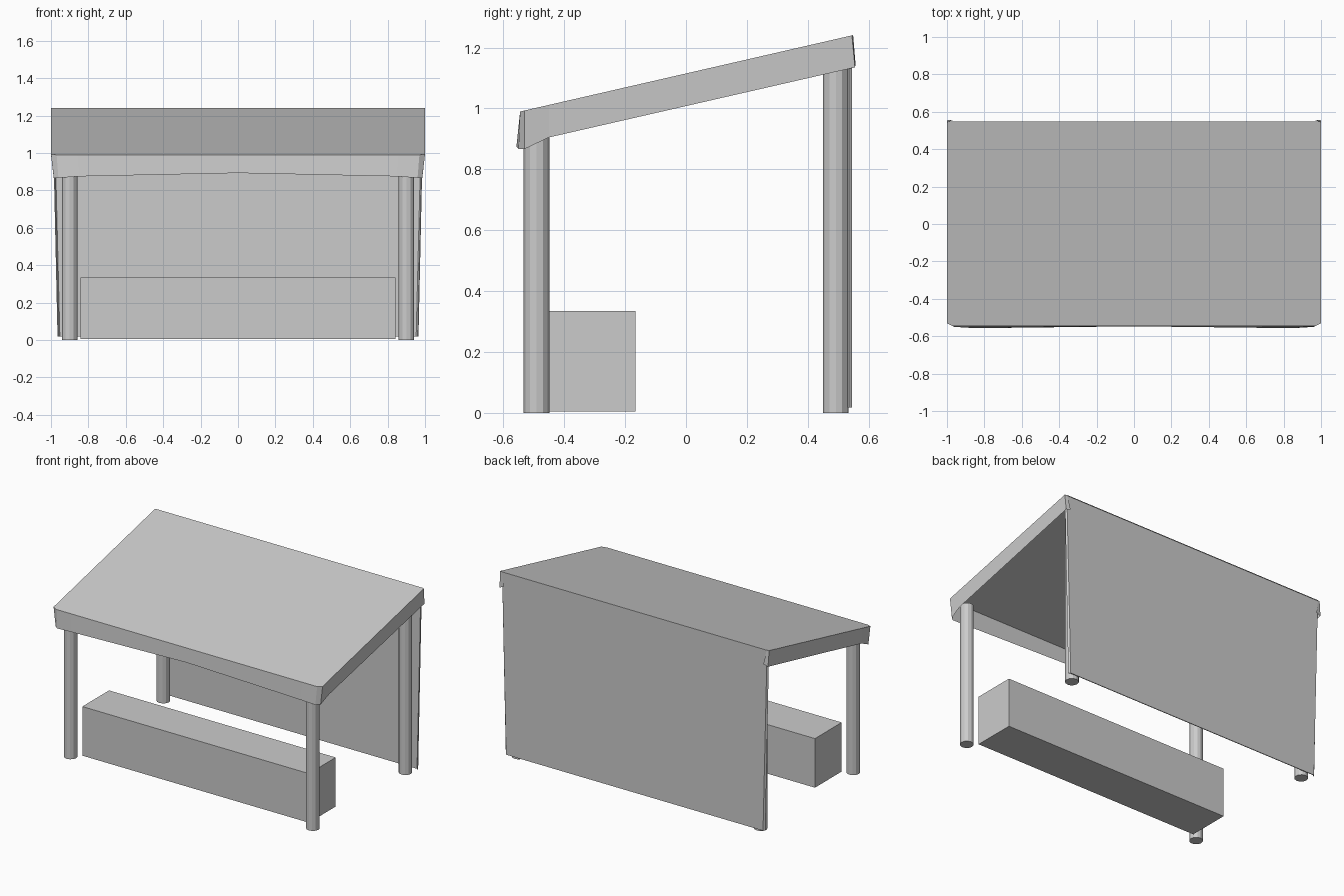
import bpy
import bmesh

if "Cube" in bpy.data.objects:
    bpy.data.objects.remove(bpy.data.objects["Cube"], do_unlink=True)

grey = bpy.data.materials.new("plain grey")
grey.use_nodes = True
colour = (0.6, 0.6, 0.6, 1)
grey.diffuse_color = colour
grey.node_tree.nodes["Principled BSDF"].inputs["Base Color"].default_value = colour


def finish(name, bm):
    mesh = bpy.data.meshes.new(name)
    bm.to_mesh(mesh)
    bm.free()
    mesh.materials.append(grey)
    ob = bpy.data.objects.new(name, mesh)
    bpy.context.collection.objects.link(ob)
    return ob


def slope(y):
    return 1.115 + 0.2294 * y


def post(name, x, y, top):
    bm = bmesh.new()
    bmesh.ops.create_cone(bm, cap_ends=True, segments=12, radius1=0.042,
                          radius2=0.042, depth=top)
    bmesh.ops.translate(bm, verts=bm.verts, vec=(x, y, top / 2))
    finish(name, bm)


# Four round posts
for side, x in (("right", -0.9), ("left", 0.9)):
    post("front_post_" + side, x, -0.491, 0.96)
    post("back_post_" + side, x, 0.492, 1.19)

# Counter
bm = bmesh.new()
bmesh.ops.create_cube(bm, size=1)
bmesh.ops.scale(bm, verts=bm.verts, vec=(1.685, 0.284, 0.33))
bmesh.ops.translate(bm, verts=bm.verts, vec=(0, -0.308, 0.17))
finish("counter", bm)

# Canopy: sloping sheet with a hanging skirt, (top x, top y, low x, low y, low z)
half = [
    (0.985, 0.549, 0.965, 0.557, 1.145),
    (1.0, 0.545, 0.998, 0.555, 1.135),
    (1.0, -0.45, 0.99, -0.45, 0.905),
    (1.0, -0.53, 0.985, -0.53, 0.867),
    (0.97, -0.545, 0.96, -0.55, 0.867),
    (0.86, -0.545, 0.85, -0.557, 0.875),
]
middle = [(0, -0.545, 0, -0.547, 0.893)]
mirrored = [(-a, b, -c, d, e) for a, b, c, d, e in reversed(half)]
bm = bmesh.new()
rim = half + middle + mirrored
upper = [bm.verts.new((a, b, slope(b))) for a, b, c, d, e in rim]
lower = [bm.verts.new((c, d, e)) for a, b, c, d, e in rim]
bm.faces.new(upper)
for i in range(len(rim) - 1):
    bm.faces.new((upper[i], lower[i], lower[i + 1], upper[i + 1]))
bmesh.ops.recalc_face_normals(bm, faces=bm.faces)
top_face = max(bm.faces, key=lambda f: f.calc_area())
if top_face.normal.z < 0:
    bmesh.ops.reverse_faces(bm, faces=bm.faces)
finish("canopy", bm)

# Back cloth, tapering downward with edges turned forward
bm = bmesh.new()
columns = []
for x_top, x_low, y in ((-0.992, -0.965, 0.535), (-0.985, -0.955, 0.546),
                        (0.985, 0.955, 0.546), (0.992, 0.965, 0.535)):
    columns.append((bm.verts.new((x_low, y, 0.018)),
                    bm.verts.new((x_top, y, slope(y) - 0.002))))
for a, b in zip(columns, columns[1:]):
    bm.faces.new((b[0], a[0], a[1], b[1]))
cloth = finish("back_cloth", bm)
thick = cloth.modifiers.new("thickness", "SOLIDIFY")
thick.thickness = 0.006
thick.offset = -1
